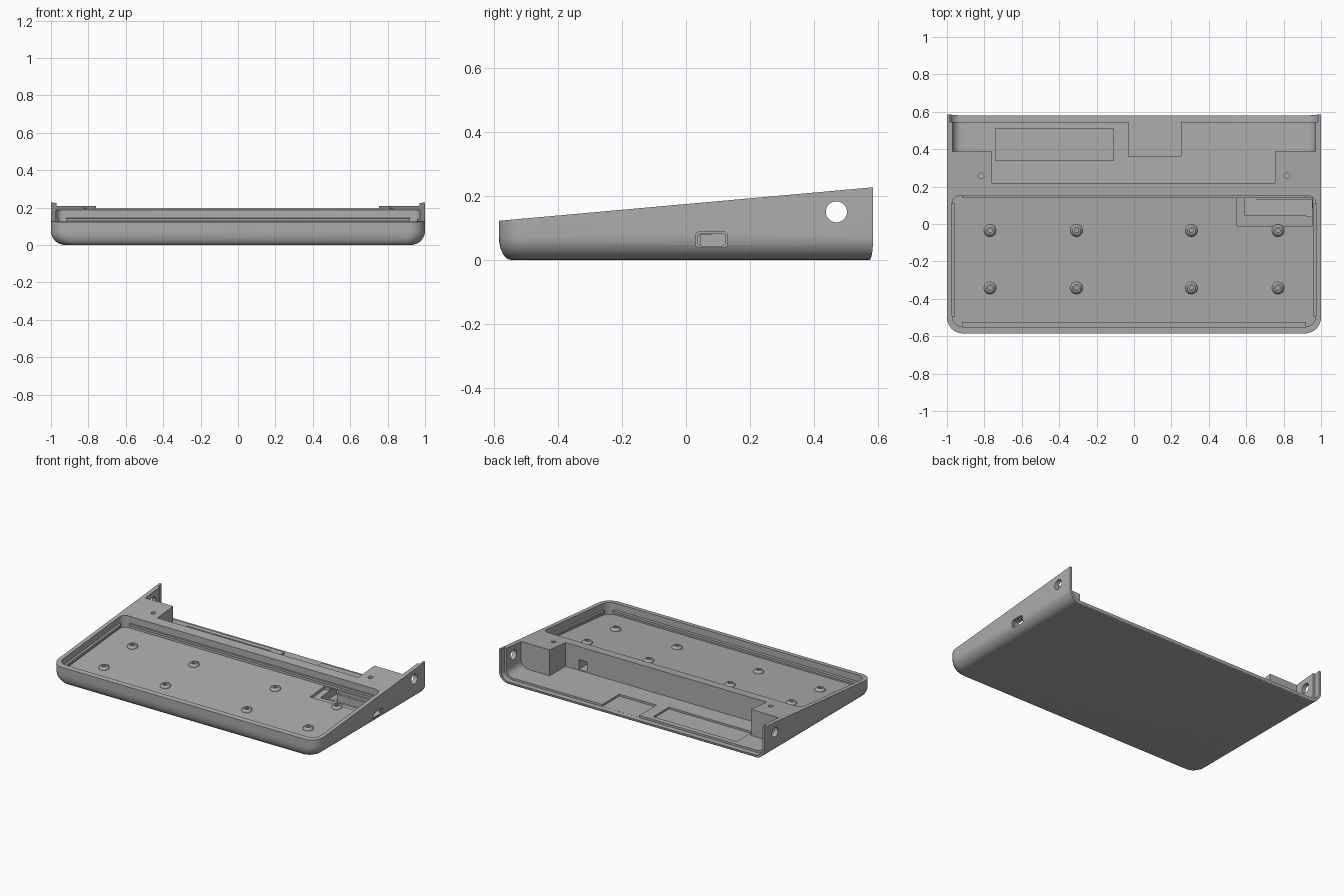
import bpy, bmesh, math
from mathutils import Matrix

if "Cube" in bpy.data.objects:
    bpy.data.objects.remove(bpy.data.objects["Cube"])

SLOPE = 0.0895
TILT = math.atan(SLOPE)
plastic = bpy.data.materials.new("grey plastic")
plastic.diffuse_color = (0.42, 0.42, 0.42, 1)
plastic.use_nodes = True
plastic.node_tree.nodes["Principled BSDF"].inputs["Base Color"].default_value = plastic.diffuse_color


def top(y, down=0.0):
    """Height of the sloping top plane, lowered by a depth."""
    return 0.122 + SLOPE * (y + 0.585) - down


def outline(x0, x1, y0, y1, front=0.0, back=0.0, n=8):
    """Rectangle with separately rounded front and back corners."""
    pts = []
    for cx, cy, r, a0 in ((x0, y0, front, 180), (x1, y0, front, 270),
                          (x1, y1, back, 0), (x0, y1, back, 90)):
        px = cx + (r if cx == x0 else -r)
        py = cy + (r if cy == y0 else -r)
        steps = n if r > 0 else 0
        for i in range(steps + 1):
            a = math.radians(a0 + 90 * i / max(steps, 1))
            pts.append((px + r * math.cos(a), py + r * math.sin(a)))
    return pts


def loft(name, rings):
    """Closed solid through rings of equal point count."""
    bm = bmesh.new()
    loops = [[bm.verts.new(p) for p in ring] for ring in rings]
    n = len(loops[0])
    bm.faces.new(loops[0][::-1])
    bm.faces.new(loops[-1])
    for a, b in zip(loops, loops[1:]):
        for i in range(n):
            j = (i + 1) % n
            bm.faces.new((a[i], a[j], b[j], b[i]))
    bmesh.ops.recalc_face_normals(bm, faces=bm.faces)
    mesh = bpy.data.meshes.new(name)
    bm.to_mesh(mesh)
    bm.free()
    mesh.materials.append(plastic)
    ob = bpy.data.objects.new(name, mesh)
    bpy.context.collection.objects.link(ob)
    return ob


def prism(name, pts, low, high):
    """Vertical prism whose ends may follow the slope."""
    return loft(name, [[(x, y, f(y)) for x, y in pts] for f in (low, high)])


def along_y(name, pts, y0, y1):
    return loft(name, [[(x, y, z) for x, z in pts] for y in (y0, y1)])


def along_x(name, pts, x0, x1):
    return loft(name, [[(x, y, z) for y, z in pts] for x in (x0, x1)])


def flat(z):
    return lambda y: z


def select(ob):
    bpy.ops.object.select_all(action='DESELECT')
    ob.select_set(True)
    bpy.context.view_layer.objects.active = ob


def cut(ob, cutter):
    mod = ob.modifiers.new("cut", 'BOOLEAN')
    mod.operation, mod.solver, mod.object = 'DIFFERENCE', 'EXACT', cutter
    select(ob)
    bpy.ops.object.modifier_apply(modifier=mod.name)
    bpy.data.objects.remove(cutter)


# Wedge body with rounded front corners and bottom edges
R = 0.075
rings = []
for i in range(9):
    a = math.radians(90 * i / 8)
    d, z = R * (1 - math.sin(a)), R * (1 - math.cos(a))
    pts = outline(-1 + d, 1 - d, -0.585 + d * 0.5, 0.585 - d * 0.15, 0.085 - d * 0.4)
    rings.append([(x, y, z) for x, y in pts])
rings.append([(x, y, top(y)) for x, y, z in rings[-1]])
case = loft("case", rings)

# Sloping tray
DEPTH = 0.08
cut(case, prism("tray_cut", outline(-0.972, 0.972, -0.55, 0.15, 0.06, 0.04),
                lambda y: top(y, DEPTH), flat(0.4)))

# Stepped connector pocket in the tray floor, with a cable passage to the rear
cut(case, prism("pocket_cut", outline(0.55, 0.955, -0.01, 0.143),
                lambda y: top(y, DEPTH + 0.02), lambda y: top(y, 0.06)))
cut(case, prism("deep_pocket_cut", outline(0.59, 0.951, 0.045, 0.13),
                flat(0.036), lambda y: top(y, 0.07)))
cut(case, prism("passage_cut", outline(0.592, 0.655, 0.1, 0.3), flat(0.038), flat(0.105)))

# Open rear bay, wider behind the corner blocks, and a stepped rear rim
FLOOR = 0.032
cut(case, prism("bay_cut", outline(-0.76, 0.755, 0.218, 0.7), flat(FLOOR), flat(0.4)))
cut(case, along_y("wide_bay_cut", outline(-0.97, 0.97, FLOOR, 0.4, 0.05), 0.388, 0.7))
cut(case, along_y("rim_cut", outline(-0.985, 0.985, 0.018, 0.4, 0.06), 0.545, 0.7))

# Shallow recesses in the bay floor
cut(case, prism("long_recess_cut", outline(-0.74, -0.11, 0.34, 0.51), flat(0.019), flat(0.1)))
cut(case, prism("notch_cut", outline(-0.03, 0.25, 0.36, 0.6), flat(0.0185), flat(0.1)))

# Round holes through both side walls
circle = [(0.47 + 0.033 * math.cos(math.tau * i / 32),
           0.15 + 0.033 * math.sin(math.tau * i / 32)) for i in range(32)]
for s in (-1, 1):
    cut(case, along_x("side_hole_cut", circle, s * 0.9, s * 1.1))

# Connector slot in the right wall, with a wider outer recess
cut(case, along_x("slot_recess_cut", outline(0.03, 0.13, 0.038, 0.088, 0.014, 0.014), 0.985, 1.1))
cut(case, along_x("slot_cut", outline(0.037, 0.123, 0.044, 0.082, 0.01, 0.01), 0.92, 1.05))

# Screw holes in the corner blocks
for s in (-1, 1):
    ring = [(s * 0.818 + 0.015 * math.cos(math.tau * i / 20),
             0.257 + 0.015 * math.sin(math.tau * i / 20)) for i in range(20)]
    cut(case, prism("screw_hole_cut", ring, flat(0.1), flat(0.4)))

# Retaining ledges along the tray walls
def ledge(name, x0, x1, y0, y1):
    prism(name, outline(x0, x1, y0, y1),
          lambda y: top(y, 0.06), lambda y: top(y, 0.045))


ledge("front_ledge", -0.92, 0.92, -0.56, -0.525)
ledge("back_ledge", -0.92, 0.92, 0.14, 0.16)
for side, s in (("left", -1), ("right", 1)):
    ledge(side + "_ledge", min(s * 0.957, s * 0.98), max(s * 0.957, s * 0.98), -0.495, 0.11)

# Domed mounting bosses with screw holes, standing square to the tray floor
boss_profile = [(0.033, -0.004), (0.033, 0.006), (0.029, 0.013), (0.022, 0.018),
                (0.012, 0.018), (0.012, 0.001), (0.001, 0.001)]
for x in (-0.77, -0.307, 0.307, 0.77):
    for y in (-0.035, -0.342):
        boss = loft("boss", [[(r * math.cos(math.tau * i / 24), r * math.sin(math.tau * i / 24), z)
                              for i in range(24)] for r, z in boss_profile])
        boss.matrix_world = (Matrix.Translation((x, y, top(y, DEPTH)))
                             @ Matrix.Rotation(TILT, 4, 'X'))

# Smooth shading with sharp edges kept
for ob in list(bpy.context.scene.objects):
    select(ob)
    bpy.ops.object.shade_smooth_by_angle(angle=math.radians(30))
